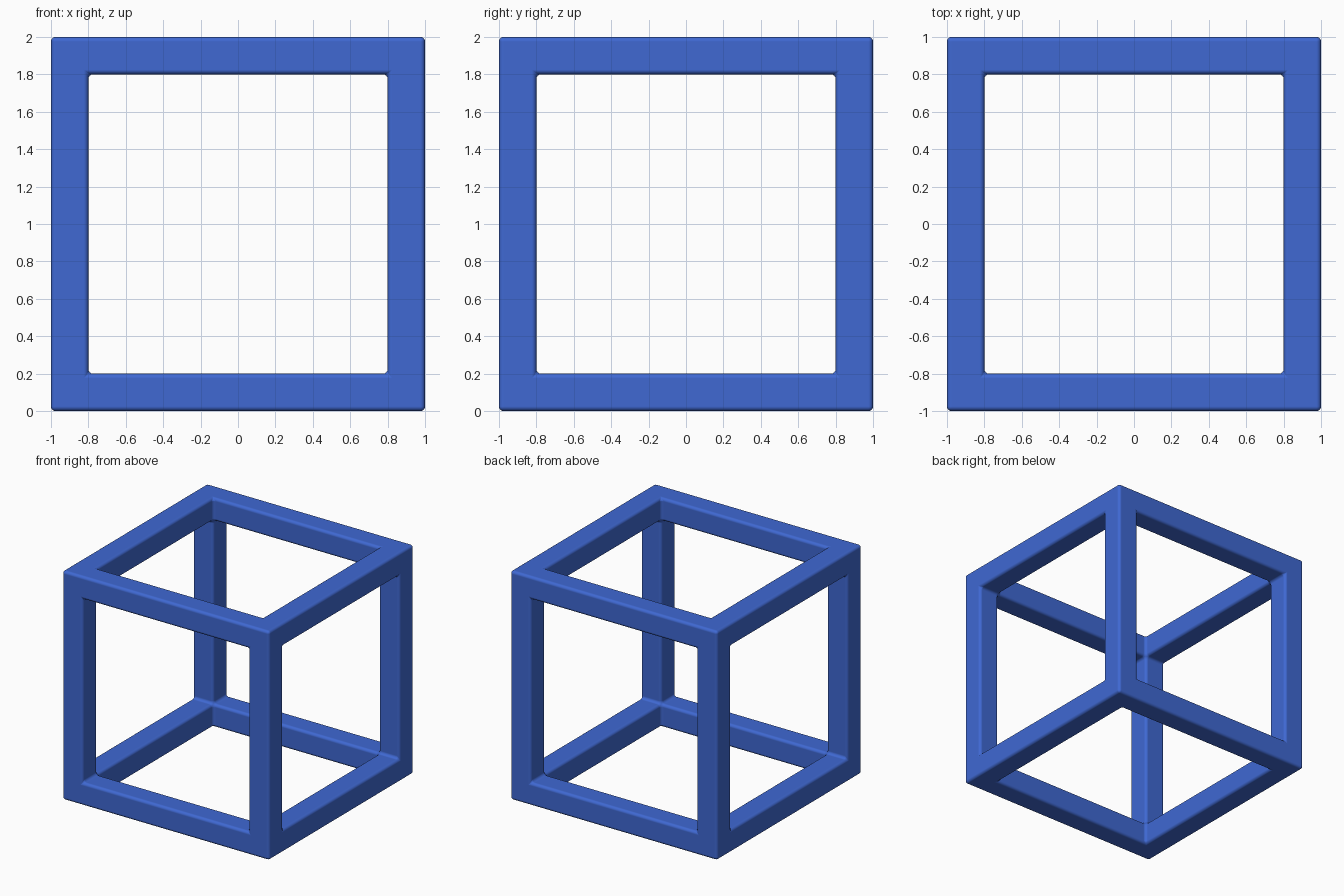
import bpy, bmesh
from itertools import product

if "Cube" in bpy.data.objects:
    bpy.data.objects.remove(bpy.data.objects["Cube"])

# Grid lines of the frame: outer faces at +-1, openings at +-0.8
C = [-1.0, -0.8, 0.8, 1.0]


def solid(cell):
    # Corners and bars only: at least two indices sit on the outer layers
    return all(0 <= i <= 2 for i in cell) and sum(i != 1 for i in cell) >= 2


bm = bmesh.new()
verts = {}


def vert(k):
    if k not in verts:
        verts[k] = bm.verts.new((C[k[0]], C[k[1]], C[k[2]] + 1))
    return verts[k]


# Skin of the cube frame
for cell in product(range(3), repeat=3):
    if not solid(cell):
        continue
    for axis, side in product(range(3), (0, 1)):
        near = list(cell)
        near[axis] += 1 if side else -1
        if solid(near):
            continue
        u, v = (axis + 1) % 3, (axis + 2) % 3
        loop = []
        for du, dv in ((0, 0), (1, 0), (1, 1), (0, 1)):
            k = list(cell)
            k[axis] += side
            k[u] += du
            k[v] += dv
            loop.append(vert(tuple(k)))
        bm.faces.new(loop if side else loop[::-1])

mesh = bpy.data.meshes.new("cube_frame")
bm.to_mesh(mesh)
bm.free()
frame = bpy.data.objects.new("cube_frame", mesh)
bpy.context.collection.objects.link(frame)
for p in mesh.polygons:
    p.use_smooth = True

# Rounded edges, inside and out
bevel = frame.modifiers.new("rounded_edges", 'BEVEL')
bevel.width = 0.025
bevel.segments = 4
bevel.limit_method = 'ANGLE'
bevel.harden_normals = True

# Blue paint
blue = bpy.data.materials.new("blue")
blue.diffuse_color = (0.05, 0.14, 0.65, 1)
blue.use_nodes = True
blue.node_tree.nodes["Principled BSDF"].inputs["Base Color"].default_value = blue.diffuse_color
mesh.materials.append(blue)
